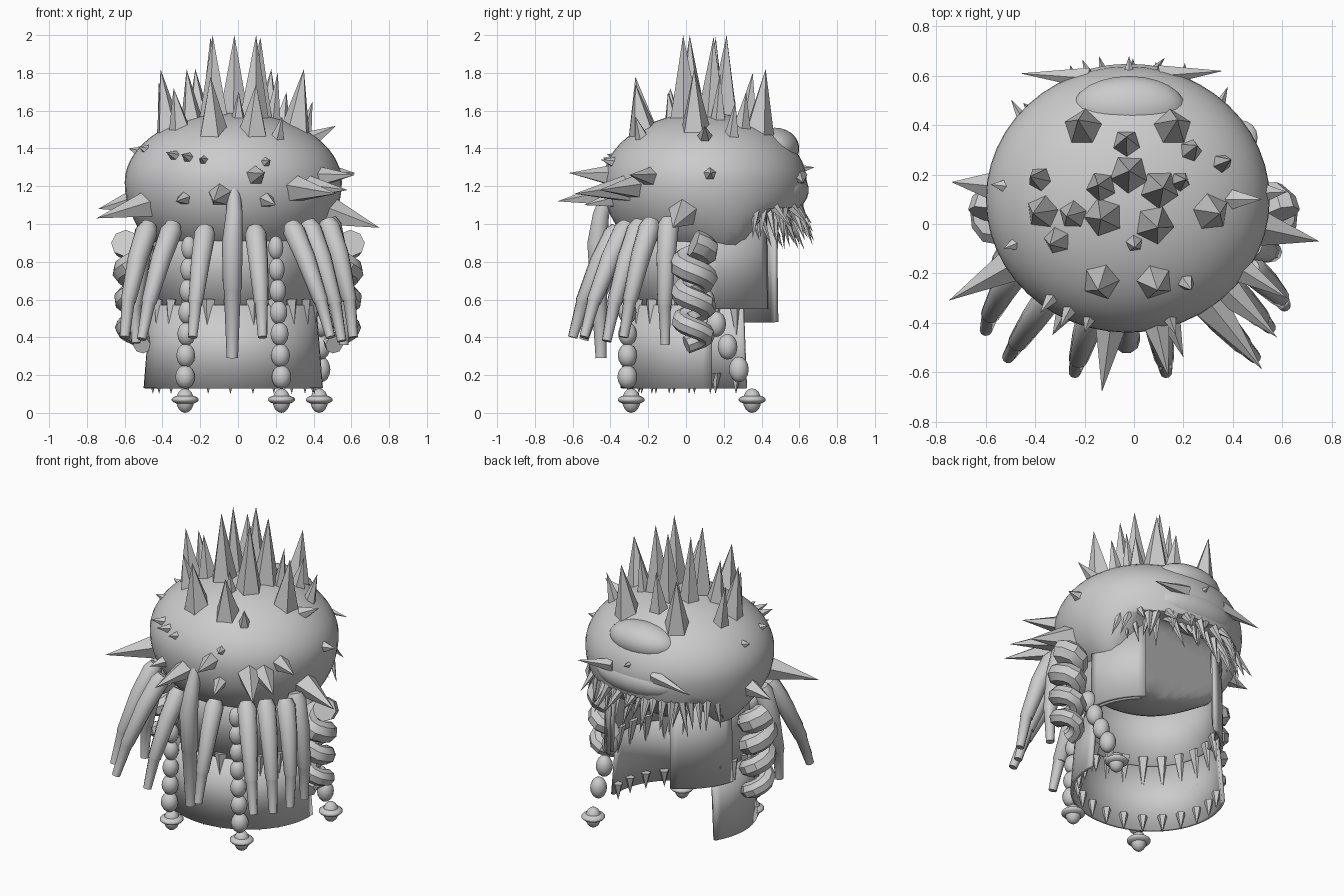
import bpy, bmesh, math, random
from mathutils import Vector, Matrix

if "Cube" in bpy.data.objects:
    bpy.data.objects.remove(bpy.data.objects["Cube"])
random.seed(4)

grey = bpy.data.materials.new("light_grey")
grey.use_nodes = True
grey.diffuse_color = (0.6, 0.6, 0.6, 1)
grey.node_tree.nodes["Principled BSDF"].inputs["Base Color"].default_value = (0.6, 0.6, 0.6, 1)

CENTRE = Vector((-0.025, 0.1, 1.22))
RX, RY, UP, DOWN = 0.575, 0.54, 0.37, 0.46


def finish(bm, name, smooth=None):
    """Turn a bmesh into a named, coloured object."""
    bmesh.ops.recalc_face_normals(bm, faces=bm.faces)
    mesh = bpy.data.meshes.new(name)
    bm.to_mesh(mesh)
    bm.free()
    mesh.materials.append(grey)
    ob = bpy.data.objects.new(name, mesh)
    bpy.context.collection.objects.link(ob)
    if smooth:
        bpy.ops.object.select_all(action='DESELECT')
        ob.select_set(True)
        bpy.context.view_layer.objects.active = ob
        bpy.ops.object.shade_smooth_by_angle(angle=math.radians(smooth))
    return ob


def add_spike(bm, base, tip, radius, sides=5):
    base, tip = Vector(base), Vector(tip)
    axis = tip - base
    turn = axis.to_track_quat('Z', 'Y').to_matrix().to_4x4()
    place = Matrix.Translation((base + tip) / 2) @ turn
    bmesh.ops.create_cone(bm, cap_ends=True, segments=sides, radius1=radius,
                          radius2=0, depth=axis.length, matrix=place)


def add_ball(bm, centre, size, seg=14):
    place = Matrix.Translation(centre) @ Matrix.Diagonal((*size, 1))
    bmesh.ops.create_uvsphere(bm, u_segments=seg, v_segments=seg // 2 + 1,
                              radius=1, matrix=place)


def add_tube(bm, points, radii, sides=10):
    """Loft untwisted rings along a path and cap both ends."""
    points = [Vector(p) for p in points]
    rings, last = [], None
    for i, p in enumerate(points):
        way = points[min(i + 1, len(points) - 1)] - points[max(i - 1, 0)]
        if last is None:
            frame = way.to_track_quat('Z', 'Y')
        else:
            frame = last.rotation_difference(way) @ frame
        last = way
        ring = []
        for k in range(sides):
            a = math.tau * k / sides
            ring.append(bm.verts.new(p + frame @ Vector((math.cos(a), math.sin(a), 0)) * radii[i]))
        rings.append(ring)
    for a, b in zip(rings, rings[1:]):
        for k in range(sides):
            j = (k + 1) % sides
            bm.faces.new((a[k], a[j], b[j], b[k]))
    bm.faces.new(rings[0])
    bm.faces.new(rings[-1])


def crown_height(x, y):
    d = 1 - ((x - CENTRE.x) / RX) ** 2 - ((y - CENTRE.y) / RY) ** 2
    return CENTRE.z + UP * math.sqrt(max(d, 0))


def shell_point(tip):
    """Point on the hood below an outward-pointing tip."""
    d = Vector(tip) - CENTRE
    rz = UP if d.z > 0 else DOWN
    return CENTRE + d / Vector((d.x / RX, d.y / RY, d.z / rz)).length


def arc_point(r, deg, z):
    a = math.radians(deg)
    return Vector((CENTRE.x + r * math.cos(a), CENTRE.y + 0.94 * r * math.sin(a), z))


# Hood: full rounded dome with slight cheeks and a raised rear edge
bm = bmesh.new()
bmesh.ops.create_uvsphere(bm, u_segments=48, v_segments=32, radius=1)
for v in bm.verts:
    low = v.co.z < 0
    v.co = CENTRE + Vector((v.co.x * RX, v.co.y * RY, v.co.z * (DOWN if low else UP)))
    if low:
        depth = min(1, (CENTRE.z - v.co.z) / 0.1)
        far = (abs(v.co.x - CENTRE.x) - 0.42) ** 2 + (v.co.y - 0.24) ** 2
        v.co.z -= 0.05 * depth * math.exp(-far / 0.02)
        v.co.z = max(v.co.z, min(1.08, 0.88 + 1.2 * (v.co.y - 0.28)))
finish(bm, "hood", 50)

# Swellings on the rear of the hood
bm = bmesh.new()
add_ball(bm, (-0.02, 0.47, 1.4), (0.23, 0.13, 0.11), 24)
add_ball(bm, (-0.02, 0.51, 1.18), (0.3, 0.14, 0.12), 24)
finish(bm, "rear_swellings", 50)

# Crown spikes: x, y, tip height, radius
crown = [
    (-0.02, 0.2, 2, 0.09), (-0.13, 0.15, 1.99, 0.07), (0.1, 0.14, 1.99, 0.09),
    (-0.12, 0.03, 2, 0.09), (0.08, 0, 2, 0.09),
    (-0.2, 0.38, 1.82, 0.09), (0.15, 0.38, 1.82, 0.09), (-0.03, 0.32, 1.8, 0.07),
    (-0.37, 0.18, 1.75, 0.06), (-0.36, 0.05, 1.82, 0.08), (-0.24, 0.04, 1.82, 0.07),
    (0.3, 0.05, 1.82, 0.09), (-0.3, -0.06, 1.72, 0.07), (-0.13, -0.22, 1.78, 0.09),
    (0.08, -0.22, 1.74, 0.09), (0, -0.07, 1.7, 0.05), (0.22, 0.29, 1.7, 0.06),
    (0.34, 0.24, 1.65, 0.05), (0.18, 0.17, 1.8, 0.05), (0.2, -0.22, 1.57, 0.05)]
bm = bmesh.new()
for x, y, top, r in crown:
    lean = Vector((x - CENTRE.x, y - CENTRE.y, 0)) * 0.15
    add_spike(bm, (x, y, crown_height(x, y) - 0.06), Vector((x, y, top)) + lean, r)
finish(bm, "crown_spikes")

# Spikes around the sides: tip and radius
side = [
    (-0.13, -0.68, 1.12, 0.07), (0.14, -0.62, 1.27, 0.06), (0.52, -0.59, 1.16, 0.08),
    (0.58, -0.46, 1.18, 0.07), (0.62, -0.3, 1.26, 0.06), (0.75, -0.07, 0.98, 0.09),
    (-0.75, -0.31, 1.03, 0.08), (-0.74, 0.17, 1.08, 0.07), (0.52, 0.1, 1.52, 0.05),
    (-0.58, 0.16, 1.4, 0.04), (-0.53, -0.1, 1.41, 0.04), (-0.38, -0.36, 1.38, 0.04),
    (-0.3, -0.42, 1.37, 0.04), (-0.2, -0.44, 1.35, 0.04), (0.17, -0.45, 1.34, 0.04),
    (0.62, 0.13, 1.27, 0.05), (-0.02, 0.68, 1.3, 0.03), (0.2, -0.54, 1.1, 0.05),
    (-0.33, -0.45, 1.12, 0.05)]
bm = bmesh.new()
for *tip, r in side:
    base = shell_point(tip)
    add_spike(bm, base + (CENTRE - base) * 0.07, tip, r)
# Two spikes sweep sideways across the rear
add_spike(bm, (-0.18, 0.59, 1.25), (-0.46, 0.61, 1.2), 0.045)
add_spike(bm, (0.1, 0.6, 1.25), (0.36, 0.62, 1.22), 0.045)
finish(bm, "side_spikes")

# Ragged fringe under the rear edge
bm = bmesh.new()
for row in range(2):
    for deg in range(34, 150, 6):
        r = 0.52 - 0.07 * row
        base = arc_point(r, deg, 1.11)
        out = random.uniform(0.02, 0.12)
        tip = arc_point(r + out, deg + random.uniform(-7, 7), random.uniform(0.86, 1.02))
        add_spike(bm, base, tip, 0.03)
finish(bm, "rear_fringe")


# Neck guard: curved bands open at the rear
def band(name, r_low, r_high, z_low, z_high, start, end):
    bm = bmesh.new()
    steps = max(4, int((end - start) / 6))
    cols = []
    for i in range(steps + 1):
        deg = start + (end - start) * i / steps
        cols.append([bm.verts.new(arc_point(r_low, deg, z_low)),
                     bm.verts.new(arc_point(r_high, deg, z_high))])
    for a, b in zip(cols, cols[1:]):
        bm.faces.new((a[0], b[0], b[1], a[1]))
    ob = finish(bm, name, 30)
    mod = ob.modifiers.new("thickness", 'SOLIDIFY')
    mod.thickness = 0.02
    mod.offset = 0


band("lower_neck_band", 0.465, 0.43, 0.13, 0.57, -210, 5)
band("upper_neck_band", 0.42, 0.41, 0.55, 1.05, -236, 46)
band("left_cheek_plate", 0.45, 0.44, 0.55, 1.08, 2, 50)
band("right_cheek_plate", 0.45, 0.44, 0.48, 1.08, 116, 168)

# Points along the lower rims: inside the lower band, outside the upper one
bm = bmesh.new()
for deg in range(-204, 5, 16):
    add_spike(bm, arc_point(0.43, deg, 0.21), arc_point(0.43, deg, 0.1), 0.03)
    add_spike(bm, arc_point(0.42, deg, 0.6), arc_point(0.44, deg, 0.38), 0.04)
finish(bm, "band_points")

# Hanging locks: top point, then tip point
locks = [
    ((-0.47, -0.18, 1), (-0.6, -0.43, 0.4)), ((-0.34, -0.29, 1), (-0.51, -0.54, 0.39)),
    ((-0.17, -0.36, 0.98), (-0.24, -0.6, 0.4)), ((0.09, -0.36, 0.98), (0.13, -0.6, 0.4)),
    ((0.28, -0.31, 1), (0.49, -0.54, 0.4)), ((0.37, -0.24, 1.01), (0.55, -0.42, 0.38)),
    ((0.47, -0.18, 1.02), (0.61, -0.33, 0.4)), ((0.48, -0.09, 1.03), (0.56, -0.11, 0.36)),
    ((-0.48, -0.1, 1), (-0.54, -0.2, 0.37))]
bm = bmesh.new()
for top, tip in locks:
    top, tip = Vector(top), Vector(tip)
    path, radii = [], []
    for t, r in ((0, 0.04), (0.06, 0.058), (0.3, 0.053), (0.68, 0.04), (0.69, 0.035), (1, 0.025)):
        bow = (top - CENTRE) * 0.06 * math.sin(math.pi * t)
        path.append(top.lerp(tip, t) + Vector((bow.x, bow.y, 0)))
        radii.append(r)
    add_tube(bm, path, radii)
add_tube(bm, [(-0.02, -0.4, 1.2), (-0.02, -0.45, 1.05), (-0.03, -0.47, 0.9),
              (-0.03, -0.46, 0.66), (-0.03, -0.46, 0.65), (-0.03, -0.45, 0.29)],
         [0.03, 0.045, 0.055, 0.05, 0.045, 0.03])
finish(bm, "hanging_locks", 40)

# Coiled locks on both sides
for name, sign in (("left_coil", 1), ("right_coil", -1)):
    bm = bmesh.new()
    path, radii = [], []
    count = 36
    for i in range(count):
        t = i / (count - 1)
        a = t * math.tau * 3.6
        path.append((sign * (0.55 + 0.05 * math.cos(a)), 0.04 + 0.065 * math.sin(a), 0.9 - 0.54 * t))
        radii.append(0.074 - 0.026 * t)
    add_tube(bm, path, radii, 8)
    finish(bm, name, 35)


# Bead strings ending in a disc
def pendant(bm, x, y):
    add_ball(bm, (x, y, 0.065), (0.048, 0.048, 0.065))
    add_ball(bm, (x, y, 0.07), (0.072, 0.072, 0.026), 16)


bm = bmesh.new()
for x, shift in ((-0.28, 0.02), (0.23, -0.03)):
    for i in range(7):
        t = i / 6
        r = 0.053 - 0.012 * t
        add_ball(bm, (x + shift * t, -0.31, 0.19 + 0.114 * i), (r, r, 0.063))
    pendant(bm, x, -0.29)
finish(bm, "front_bead_strings", 60)

bm = bmesh.new()
for i in range(4):
    t = i / 3
    add_ball(bm, (0.44, 0.28 - 0.18 * t, 0.23 + 0.36 * t), (0.05, 0.052, 0.068))
pendant(bm, 0.43, 0.35)
finish(bm, "side_bead_string", 60)
